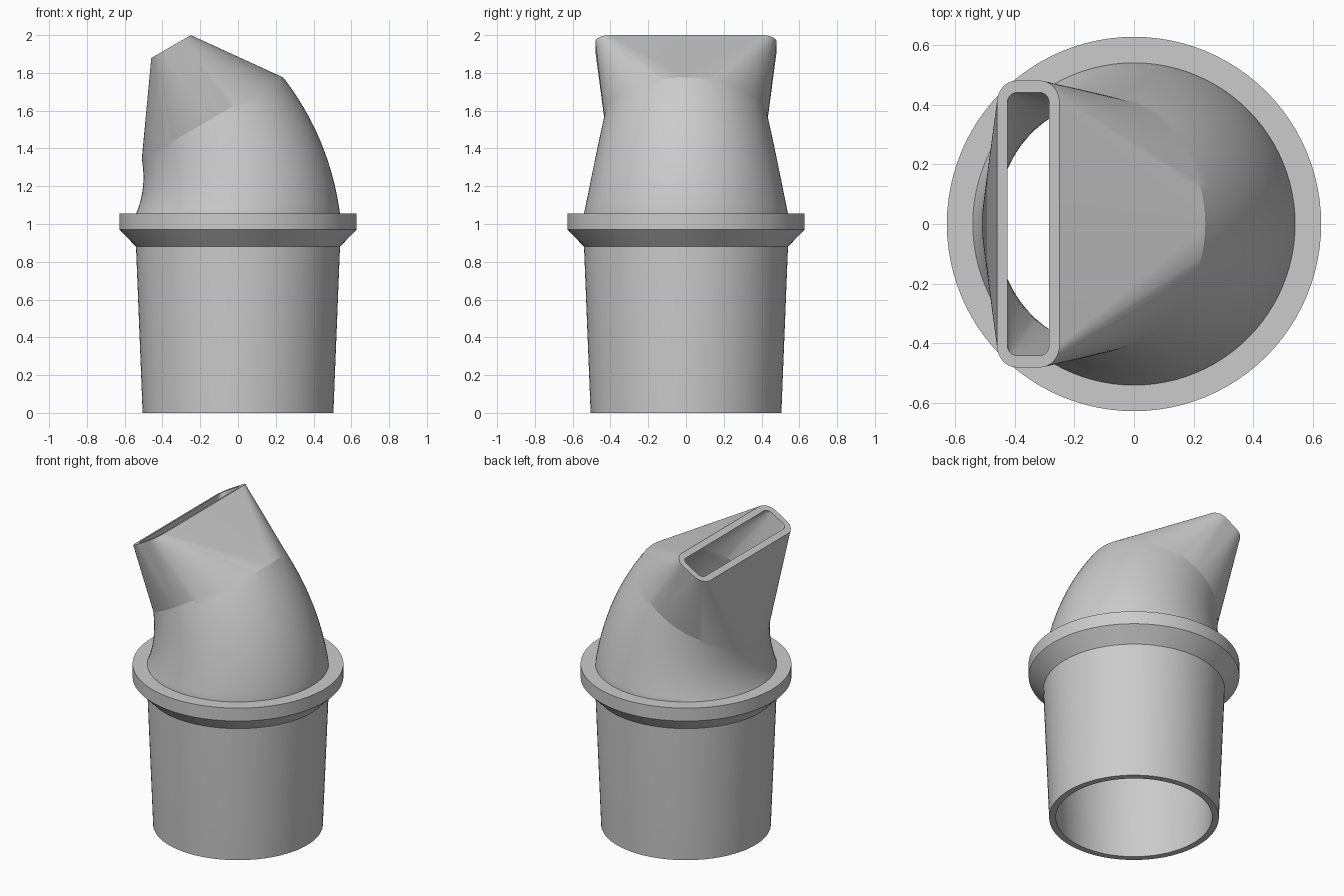
import bpy
import bmesh
from math import sin, cos, pi, radians
from mathutils import Vector

cube = bpy.data.objects.get("Cube")
if cube:
    bpy.data.objects.remove(cube, do_unlink=True)

grey = bpy.data.materials.new("light grey")
grey.use_nodes = True
colour = (0.6, 0.6, 0.6, 1)
grey.diffuse_color = colour
grey.node_tree.nodes["Principled BSDF"].inputs["Base Color"].default_value = colour

STEPS = 24                # points per quarter turn
BEND = radians(30)        # tilt of the tip
BEND_RADIUS = 1.01
COLLAR_TOP = 1.055
WALL = 0.04


def section(centre, tilt, half_x, half_y, corner):
    """Rounded rectangle in a tilted plane; a circle when all sizes match."""
    u = Vector((cos(tilt), 0, sin(tilt)))
    v = Vector((0, 1, 0))
    points = []
    for q, (sx, sy) in enumerate(((1, 1), (-1, 1), (-1, -1), (1, -1))):
        for i in range(STEPS + 1):
            a = (q + i / STEPS) * pi / 2
            x = sx * (half_x - corner) + corner * cos(a)
            y = sy * (half_y - corner) + corner * sin(a)
            points.append(centre + u * x + v * y)
    return points


def circle(r, z):
    return section(Vector((0, 0, z)), 0, r, r, r)


def loft(name, rings):
    """Skin a closed loop of sections into one solid."""
    bm = bmesh.new()
    rows = [[bm.verts.new(p) for p in ring] for ring in rings]
    for a, b in zip(rows, rows[1:] + rows[:1]):
        for i in range(len(a)):
            j = (i + 1) % len(a)
            bm.faces.new((a[i], a[j], b[j], b[i]))
    bmesh.ops.remove_doubles(bm, verts=bm.verts, dist=1e-5)
    bmesh.ops.recalc_face_normals(bm, faces=bm.faces)
    mesh = bpy.data.meshes.new(name)
    bm.to_mesh(mesh)
    bm.free()
    mesh.materials.append(grey)
    obj = bpy.data.objects.new(name, mesh)
    bpy.context.collection.objects.link(obj)
    bpy.ops.object.select_all(action='DESELECT')
    obj.select_set(True)
    bpy.context.view_layer.objects.active = obj
    bpy.ops.object.shade_smooth_by_angle(angle=radians(15))
    return obj


def skin(inset):
    """Tapered tube, narrowing elbow, then a slot-shaped mouth."""
    rings = [circle(0.505 - inset, 0), circle(0.54 - inset, 0.88)]
    segments = 16
    for k in range(segments + 1):
        t = k / segments
        a = BEND * t
        centre = Vector((BEND_RADIUS * (cos(a) - 1), 0,
                         COLLAR_TOP + BEND_RADIUS * sin(a)))
        r = 0.54 - 0.108 * t - inset
        rings.append(section(centre, a, r, r, r))
    mouth = centre + Vector((-sin(BEND), 0, cos(BEND))) * 0.438
    rings.append(section(mouth, BEND, 0.121 - inset, 0.48 - inset,
                         0.075 - inset))
    return rings


# Hollow nozzle: outer skin up, inner skin back down
loft("nozzle_shell", skin(0) + skin(WALL)[::-1])

# Flared collar around the tube
profile = ((0.52, 0.88), (0.54, 0.88), (0.627, 0.97),
           (0.627, COLLAR_TOP), (0.52, COLLAR_TOP))
loft("collar", [circle(r, z) for r, z in profile])
